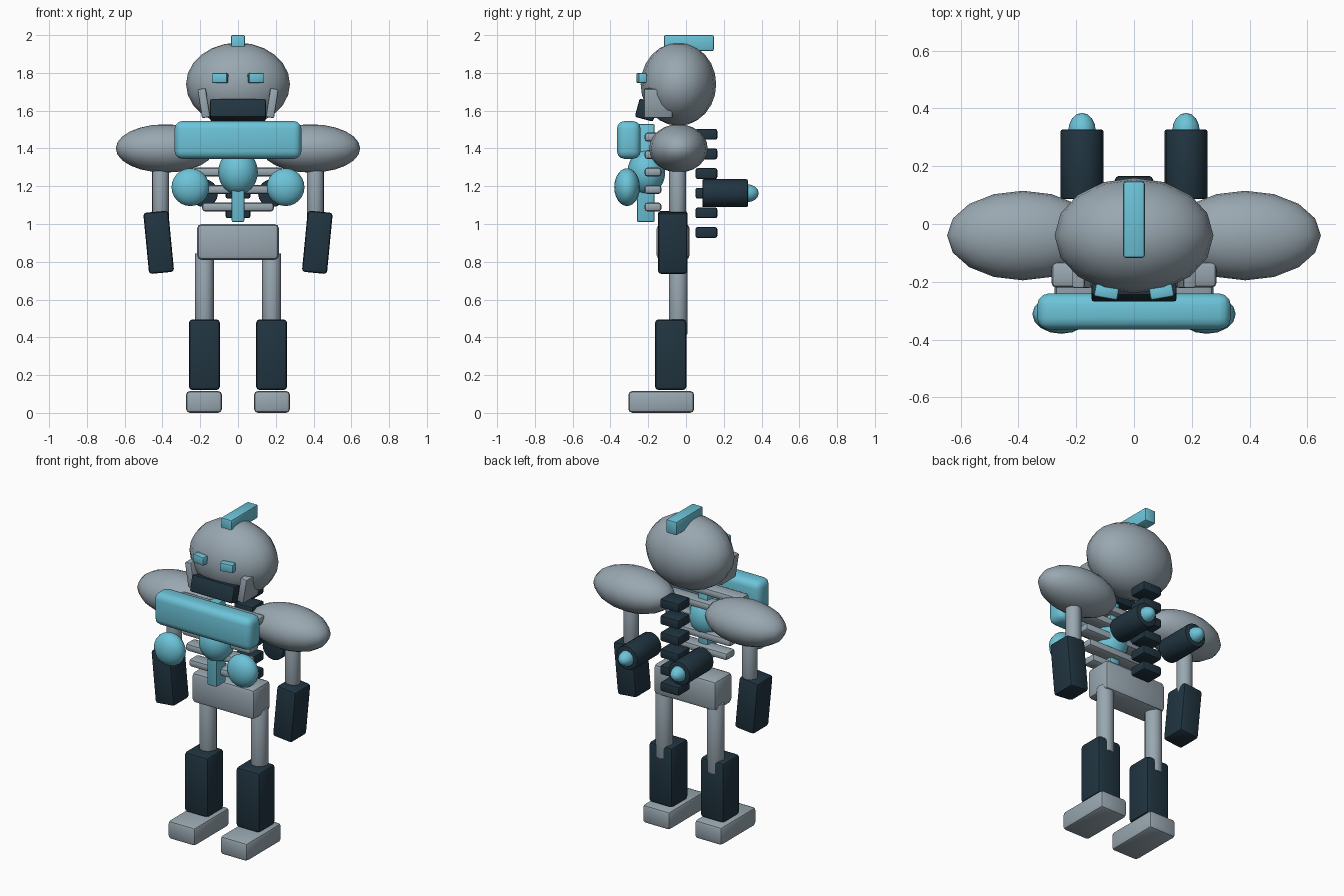
import bpy
from math import radians

if "Cube" in bpy.data.objects:
    bpy.data.objects.remove(bpy.data.objects["Cube"])


def material(name, rgb):
    m = bpy.data.materials.new(name)
    m.use_nodes = True
    m.diffuse_color = (*rgb, 1)
    m.node_tree.nodes["Principled BSDF"].inputs["Base Color"].default_value = (*rgb, 1)
    return m


GREY = material("steel grey", (0.32, 0.39, 0.44))
CYAN = material("light cyan", (0.15, 0.55, 0.69))
DARK = material("dark navy", (0.015, 0.035, 0.052))


def finish(name, mat, angle=35):
    ob = bpy.context.object
    ob.name = name
    ob.data.materials.append(mat)
    bpy.ops.object.shade_smooth_by_angle(angle=radians(angle))
    return ob


def box(name, mat, loc, size, bevel=0.015, rot=(0, 0, 0), segments=2):
    """Rounded box given by its centre and full size."""
    bpy.ops.mesh.primitive_cube_add(size=1, location=loc)
    ob = bpy.context.object
    ob.scale = size
    bpy.ops.object.transform_apply(location=False, rotation=False, scale=True)
    ob.rotation_euler = [radians(a) for a in rot]
    mod = ob.modifiers.new("rounded edges", "BEVEL")
    mod.width = bevel
    mod.segments = segments
    bpy.ops.object.modifier_apply(modifier=mod.name)
    return finish(name, mat, 40)


def ball(name, mat, loc, radii, rot=(0, 0, 0), segments=16, rings=12):
    """Smooth ellipsoid given by its centre and radii."""
    bpy.ops.mesh.primitive_uv_sphere_add(segments=segments, ring_count=rings, radius=1, location=loc)
    ob = bpy.context.object
    ob.rotation_euler = [radians(a) for a in rot]
    ob.scale = radii
    return finish(name, mat, 80)


def rod(name, mat, loc, radius, length, rot=(0, 0, 0), bevel=0.006):
    bpy.ops.mesh.primitive_cylinder_add(vertices=16, radius=radius, depth=length, location=loc)
    ob = bpy.context.object
    ob.rotation_euler = [radians(a) for a in rot]
    mod = ob.modifiers.new("soft rims", "BEVEL")
    mod.width = bevel
    mod.segments = 2
    bpy.ops.object.modifier_apply(modifier=mod.name)
    return finish(name, mat)


# Head
ball("head", GREY, (0, -0.04, 1.74), (0.275, 0.2, 0.22))
box("head_crest", CYAN, (0, 0.015, 1.958), (0.075, 0.265, 0.085), 0.01)
box("jaw", DARK, (0, -0.21, 1.603), (0.295, 0.1, 0.1), 0.01, (-15, 0, 0))

# Torso
box("chest_plate", CYAN, (0, -0.303, 1.445), (0.67, 0.125, 0.2), 0.04, segments=3)
box("sternum", CYAN, (0, -0.213, 1.27), (0.068, 0.095, 0.52), 0.01)
ball("core", CYAN, (0, -0.21, 1.275), (0.105, 0.1, 0.12))
box("pelvis", GREY, (0, -0.068, 0.905), (0.434, 0.175, 0.19), 0.025)

for i in range(5):
    box(f"rib_{i + 1}", GREY, (0, -0.175, 1.09 + i * 0.0925),
        (0.38 + i * 0.048, 0.09, 0.048), 0.017)

for i in range(6):
    box(f"vertebra_{i + 1}", DARK, (0, 0.108, 0.955 + i * 0.104), (0.13, 0.115, 0.057), 0.01)

# Paired parts: the model's left is +x
for side, s in (("left", 1), ("right", -1)):
    # Face
    box(f"{side}_eye", CYAN, (s * 0.095, -0.235, 1.772), (0.083, 0.045, 0.053), 0.008, (0, 0, s * 10))
    box(f"{side}_cheek_guard", GREY, (s * 0.181, -0.147, 1.64), (0.044, 0.15, 0.155), 0.008, (0, s * 9, 0))

    # Chest orbs and shoulders
    ball(f"{side}_chest_orb", CYAN, (s * 0.252, -0.312, 1.195), (0.1, 0.068, 0.1))
    ball(f"{side}_shoulder", GREY, (s * 0.385, -0.04, 1.4), (0.262, 0.155, 0.128))

    # Arms
    rod(f"{side}_upper_arm", GREY, (s * 0.41, -0.045, 1.19), 0.045, 0.34)
    box(f"{side}_forearm", DARK, (s * 0.42, -0.07, 0.903), (0.133, 0.157, 0.325), 0.016, (0, s * 5.5, 0))

    # Legs
    rod(f"{side}_thigh", GREY, (s * 0.178, -0.041, 0.63), 0.05, 0.43)
    box(f"{side}_shin", DARK, (s * 0.178, -0.081, 0.308), (0.165, 0.167, 0.375), 0.02)
    box(f"{side}_foot", GREY, (s * 0.18, -0.131, 0.058), (0.19, 0.348, 0.115), 0.02)

    # Back thrusters
    rod(f"{side}_thruster", DARK, (s * 0.18, 0.207, 1.163), 0.074, 0.24, (90, 0, 0))
    ball(f"{side}_thruster_flame", CYAN, (s * 0.18, 0.32, 1.163), (0.048, 0.048, 0.065), (90, 0, 0), 12, 8)
